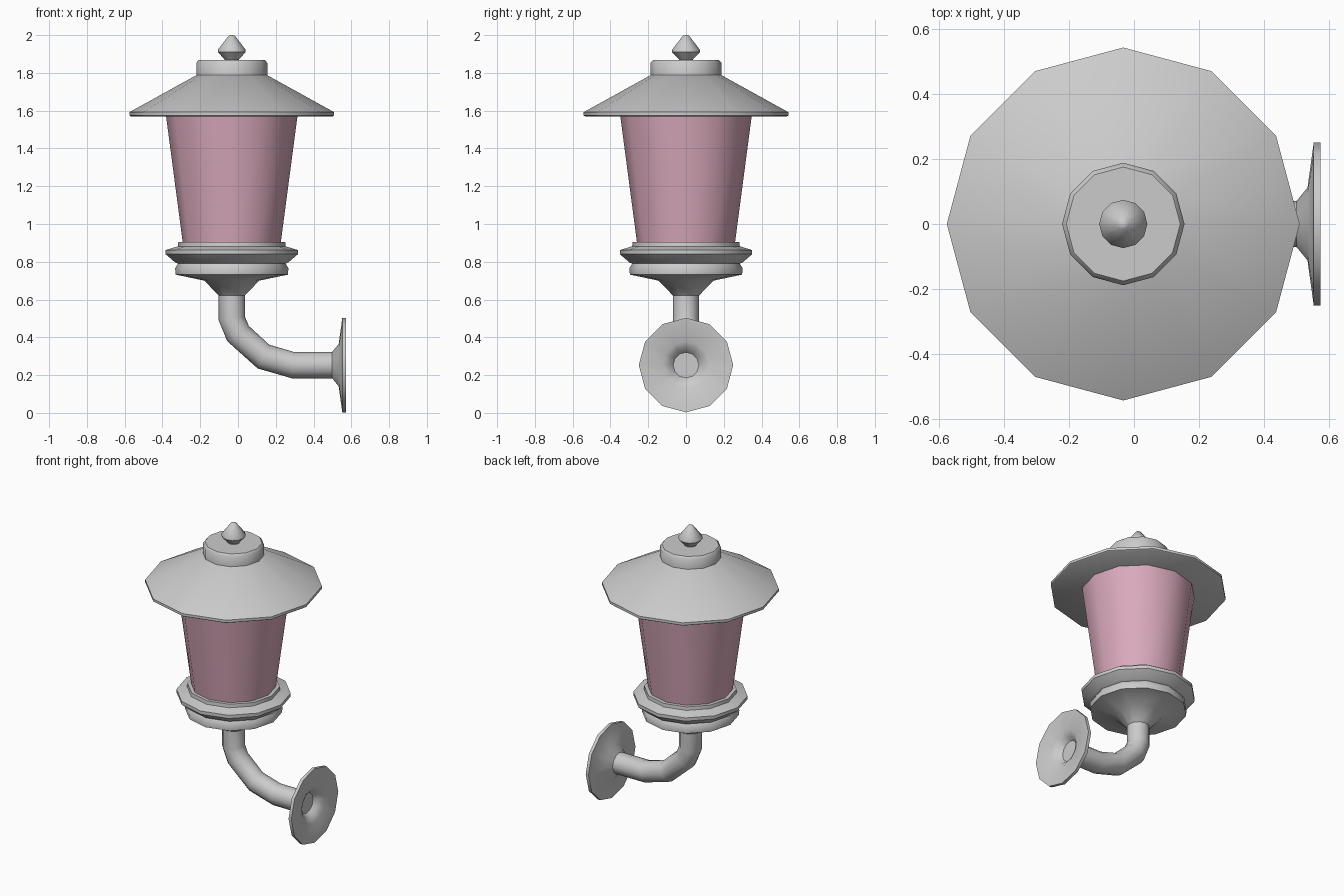
import bpy, bmesh, math
from mathutils import Matrix, Vector

if "Cube" in bpy.data.objects:
    bpy.data.objects.remove(bpy.data.objects["Cube"])

CX = -0.033     # lantern axis
SIDES = 12
ARM_Z = 0.253   # height of wall plate centre


def smooth(obj, angle=40):
    bpy.ops.object.select_all(action='DESELECT')
    obj.select_set(True)
    bpy.context.view_layer.objects.active = obj
    bpy.ops.object.shade_smooth_by_angle(angle=math.radians(angle))


def loft(name, frames, angle=40):
    """Skin 12-sided rings given as (centre, u, v, radius), capped at both ends."""
    bm = bmesh.new()
    rings = []
    for c, u, v, r in frames:
        ring = []
        for i in range(SIDES):
            a = 2 * math.pi * i / SIDES
            ring.append(bm.verts.new(c + (u * math.cos(a) + v * math.sin(a)) * r))
        rings.append(ring)
    for a, b in zip(rings, rings[1:]):
        for i in range(SIDES):
            j = (i + 1) % SIDES
            bm.faces.new((a[i], a[j], b[j], b[i]))
    bm.faces.new(rings[0][::-1])
    bm.faces.new(rings[-1])
    bmesh.ops.recalc_face_normals(bm, faces=bm.faces)
    mesh = bpy.data.meshes.new(name)
    bm.to_mesh(mesh)
    bm.free()
    obj = bpy.data.objects.new(name, mesh)
    bpy.context.collection.objects.link(obj)
    smooth(obj, angle)
    return obj


X, Y, Z = Vector((1, 0, 0)), Vector((0, 1, 0)), Vector((0, 0, 1))


def turned(name, profile, angle=40):
    """Upright turned part from (radius, z) points."""
    return loft(name, [(Vector((CX, 0, z)), X, Y, r) for r, z in profile], angle)


# Base: collar and two mouldings
turned("base", [(0.068, 0.62), (0.145, 0.70), (0.297, 0.732), (0.30, 0.765),
                (0.285, 0.79), (0.30, 0.797), (0.35, 0.84), (0.35, 0.862),
                (0.285, 0.882), (0.283, 0.905)])

# Tapered glass
glass = turned("glass", [(0.258, 0.89), (0.349, 1.58)])
mat = bpy.data.materials.new("tinted_glass")
mat.diffuse_color = (0.70, 0.40, 0.50, 1)
mat.use_nodes = True
mat.node_tree.nodes["Principled BSDF"].inputs["Base Color"].default_value = mat.diffuse_color
glass.data.materials.append(mat)

# Roof, cap and finial
turned("roof", [(0.535, 1.57), (0.542, 1.575), (0.542, 1.592), (0.18, 1.792)])
turned("roof_cap", [(0.188, 1.78), (0.188, 1.853), (0.175, 1.868)])
turned("finial", [(0.038, 1.86), (0.038, 1.872), (0.074, 1.91), (0.074, 1.922),
                  (0.017, 1.996), (0.006, 2.0)])

# Bent arm, each ring turned to follow the path
path = [(CX, 0.66, 0), (CX, 0.50, 8), (0.0, 0.42, 35), (0.135, 0.298, 64),
        (0.29, ARM_Z, 86), (0.51, ARM_Z, 90)]
frames = []
for x, z, deg in path:
    u = Matrix.Rotation(-math.radians(deg), 3, 'Y') @ X
    frames.append((Vector((x, 0, z)), u, Y, 0.07))
loft("arm", frames, 50)

# Wall plate: thin flared dish with a hollow back
plate = [(0.068, 0.497), (0.112, 0.533), (0.25, 0.552), (0.25, 0.573),
         (0.125, 0.56), (0.09, 0.54), (0.068, 0.512)]
loft("wall_plate", [(Vector((x, 0, ARM_Z)), Y, Z, r) for r, x in plate], 50)
